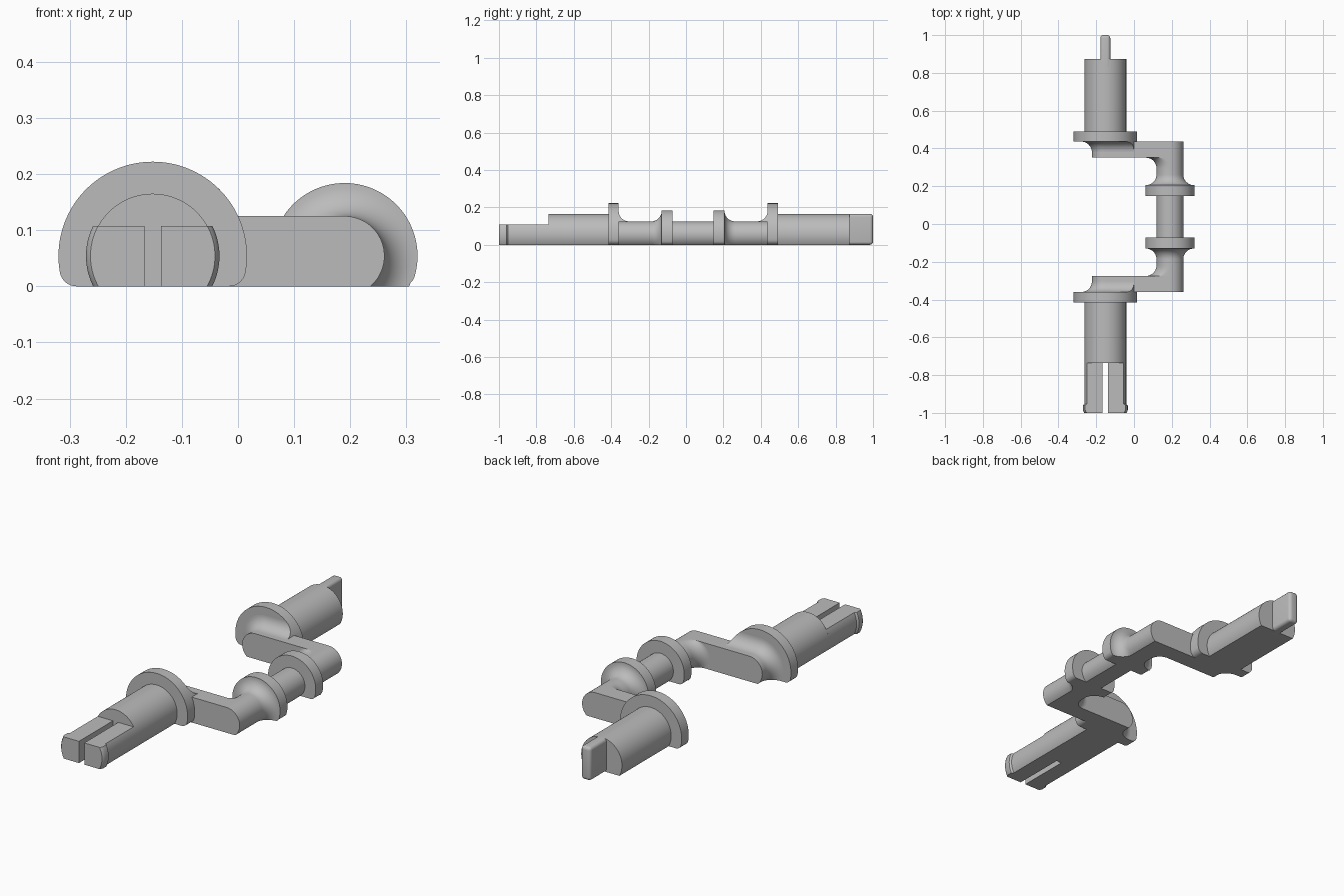
import bpy, bmesh
from math import sin, cos, asin, atan2, sqrt, pi

if "Cube" in bpy.data.objects:
    bpy.data.objects.remove(bpy.data.objects["Cube"])

MAIN_X, PIN_X, AXIS_Z = -0.152, 0.19, 0.054   # the two shaft axes
MID_Y = 0.038                                 # mirror plane of the crank
SHAFT_R, ARM_R, FLANGE_R, COLLAR_R = 0.111, 0.071, 0.168, 0.13
FILLET = 0.056

steel = bpy.data.materials.new("grey steel")
steel.use_nodes = True
GREY = (0.5, 0.5, 0.5, 1)
steel.diffuse_color = GREY
steel.node_tree.nodes["Principled BSDF"].inputs["Base Color"].default_value = GREY


def sweep(a, b, n):
    return [a + (b - a) * i / n for i in range(n + 1)]


def outline(cx, r, right=0, left=0, rounding=0):
    """Circle cut flat at the floor, optionally stretched or with rounded lower corners."""
    half, start = [], -asin(AXIS_Z / r)
    if rounding:
        zc = rounding - AXIS_Z
        xc = sqrt((r - rounding) ** 2 - zc ** 2)
        start = atan2(zc, xc)
        half = [(xc + rounding * cos(a), zc + rounding * sin(a))
                for a in sweep(-pi / 2, start, 8)[:-1]]
    half += [(r * cos(a), r * sin(a)) for a in sweep(start, pi / 2, 32)]
    return ([(cx + right + x, AXIS_Z + z) for x, z in half]
            + [(cx - left - x, AXIS_Z + z) for x, z in reversed(half)])


def finish(name, bm):
    bmesh.ops.remove_doubles(bm, verts=bm.verts, dist=1e-5)
    bmesh.ops.recalc_face_normals(bm, faces=bm.faces)
    mesh = bpy.data.meshes.new(name)
    bm.to_mesh(mesh)
    bm.free()
    mesh.materials.append(steel)
    ob = bpy.data.objects.new(name, mesh)
    bpy.context.collection.objects.link(ob)
    smooth(ob)
    return ob


def smooth(ob):
    bpy.ops.object.select_all(action="DESELECT")
    bpy.context.view_layer.objects.active = ob
    ob.select_set(True)
    bpy.ops.object.shade_smooth_by_angle(angle=pi / 6)


def loft(name, sections):
    """Skin a list of (y, outline) sections and cap both ends."""
    bm = bmesh.new()
    rings = [[bm.verts.new((x, y, z)) for x, z in pts] for y, pts in sections]
    for a, b in zip(rings, rings[1:]):
        for i in range(len(a)):
            j = (i + 1) % len(a)
            bm.faces.new((a[i], a[j], b[j], b[i]))
    bm.faces.new(rings[0])
    bm.faces.new(rings[-1])
    return finish(name, bm)


def extrude(name, y0, y1, pts):
    return loft(name, [(y0, pts), (y1, pts)])


# concave quarter round: (distance from the wall, extra radius)
COVE = [(FILLET * (1 - cos(a)), FILLET * (1 - sin(a))) for a in sweep(0, pi / 2, 12)]

# Mirrored halves of the crank
for side, s in (("front", -1), ("back", 1)):
    def at(d):
        return MID_Y + s * d

    extrude(side + "_flange", at(0.398), at(0.453), outline(MAIN_X, FLANGE_R, rounding=0.03))
    extrude(side + "_collar", at(0.11), at(0.168), outline(PIN_X, COLLAR_R, rounding=0.025))
    extrude(side + "_arm", at(0.313), at(0.398),
            outline(MAIN_X, ARM_R, right=PIN_X - MAIN_X))

    # neck flares out to the collar and runs into the arm
    neck = [(at(0.168 + u), outline(PIN_X, ARM_R + f)) for u, f in COVE]
    neck += [(at(0.313 - u), outline(PIN_X, ARM_R, left=f)) for u, f in reversed(COVE)]
    loft(side + "_neck", neck)

    # fillet along the arm, trimmed to the flange rim
    fillet = loft(side + "_flange_fillet",
                  [(at(0.398 - u), outline(MAIN_X, ARM_R + f, right=0.3)) for u, f in COVE])
    bpy.ops.mesh.primitive_cylinder_add(vertices=128, radius=FLANGE_R, depth=0.4,
                                        location=(MAIN_X, at(0.37), AXIS_Z),
                                        rotation=(pi / 2, 0, 0))
    cutter = bpy.context.object
    cutter.hide_render = True
    trim = fillet.modifiers.new("trim", "BOOLEAN")
    trim.operation, trim.object, trim.solver = "INTERSECT", cutter, "EXACT"
    bpy.context.view_layer.objects.active = fillet
    bpy.ops.object.modifier_apply(modifier="trim")
    bpy.data.objects.remove(cutter)
    smooth(fillet)

# Crank pin and main shafts
extrude("crank_pin", MID_Y - 0.11, MID_Y + 0.11, outline(PIN_X, ARM_R))
extrude("back_shaft", MID_Y + 0.453, 0.874, outline(MAIN_X, SHAFT_R))
extrude("front_shaft", -0.735, MID_Y - 0.453, outline(MAIN_X, SHAFT_R))


# Split snap end with a raised lip
def prong(r, s, top=0.107, gap=0.0145):
    angles = sweep(-asin(AXIS_Z / r), asin((top - AXIS_Z) / r), 16)
    pts = [(gap, 0)] + [(r * cos(a), AXIS_Z + r * sin(a)) for a in angles] + [(gap, top)]
    return [(MAIN_X + s * x, z) for x, z in pts]


LIP_R = 0.119
for side, s in (("left", 1), ("right", -1)):
    steps = [(-0.735, SHAFT_R), (-0.952, SHAFT_R), (-0.96, LIP_R), (-0.985, LIP_R),
             (-0.995, LIP_R - 0.004), (-1, SHAFT_R)]
    loft(side + "_prong", [(y, prong(r, s)) for y, r in steps])

# Rounded tongue at the back end
bm = bmesh.new()
bmesh.ops.create_cube(bm, size=1)
for v in bm.verts:
    v.co = (MAIN_X + v.co.x * 0.053, 0.92 + v.co.y * 0.16, 0.0825 + v.co.z * 0.165)
rim = [e for e in bm.edges if any(v.co.y > 0.9 for v in e.verts)]
bmesh.ops.bevel(bm, geom=rim, offset=0.016, segments=5, profile=0.5, affect="EDGES")
finish("tongue", bm)
